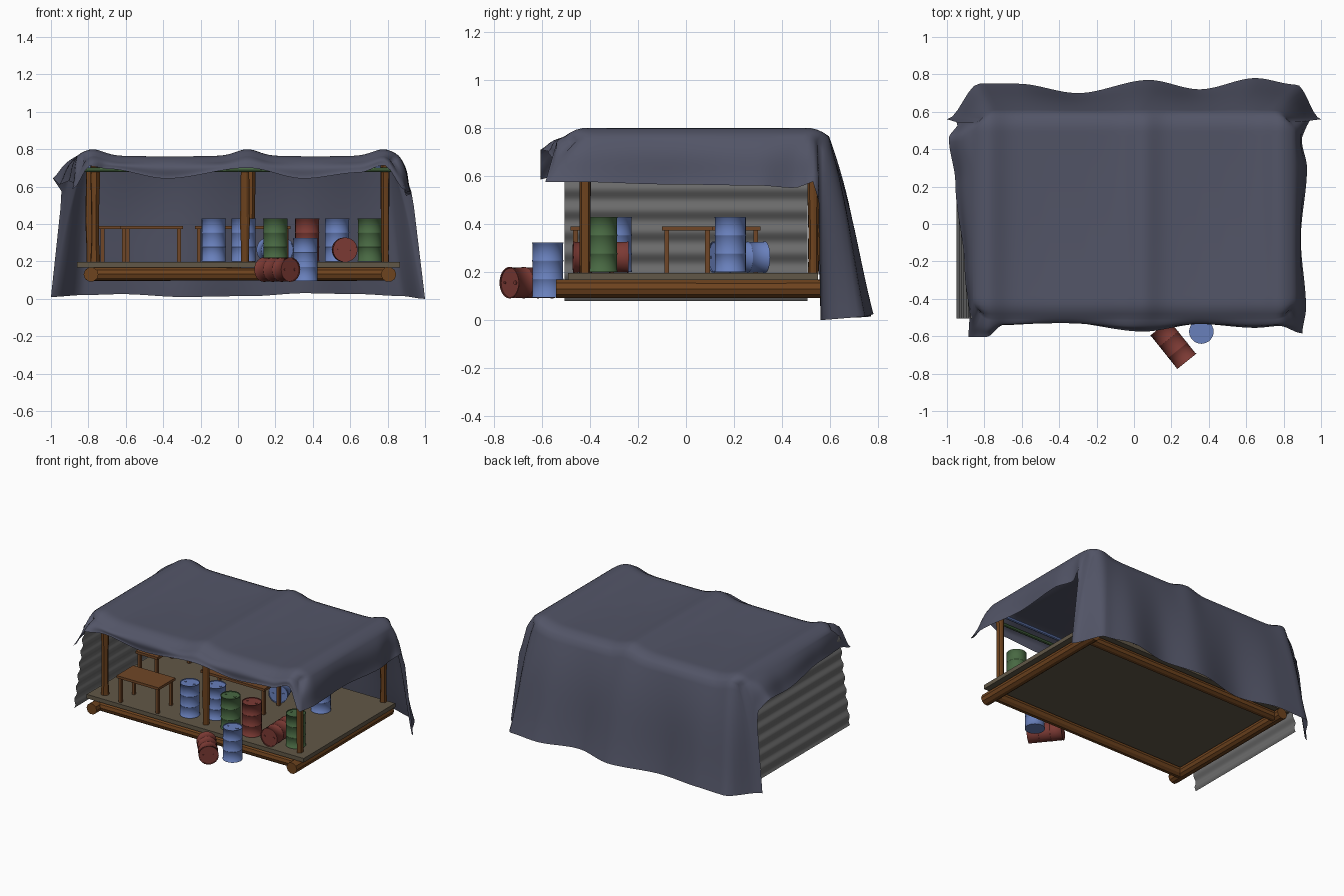
import bpy, bmesh, math, random
from mathutils import Vector, Matrix

if "Cube" in bpy.data.objects:
    bpy.data.objects.remove(bpy.data.objects["Cube"])
random.seed(4)

def mat(name, c):
    m = bpy.data.materials.new(name)
    m.diffuse_color = (*c, 1)
    m.use_nodes = True
    m.node_tree.nodes["Principled BSDF"].inputs["Base Color"].default_value = m.diffuse_color
    return m

TARP = mat("slate_cloth", (.085, .09, .135))
BLUE = mat("blue_paint", (.14, .215, .5))
GREEN = mat("green_paint", (.065, .14, .055))
RED = mat("red_paint", (.2, .042, .034))
WOOD = mat("log_wood", (.155, .056, .013))
TABLE = mat("table_wood", (.16, .062, .02))
DECK = mat("deck_boards", (.12, .096, .063))
METAL = mat("grey_metal", (.15, .15, .15))

def finish(bm, name, m, angle=40):
    bmesh.ops.recalc_face_normals(bm, faces=bm.faces)
    me = bpy.data.meshes.new(name)
    bm.to_mesh(me)
    bm.free()
    ob = bpy.data.objects.new(name, me)
    bpy.context.collection.objects.link(ob)
    me.materials.append(m)
    bpy.ops.object.select_all(action='DESELECT')
    ob.select_set(True)
    bpy.context.view_layer.objects.active = ob
    bpy.ops.object.shade_smooth_by_angle(angle=math.radians(angle))
    return ob

def box(bm, x0, x1, y0, y1, z0, z1):
    M = Matrix.Translation(((x0+x1)/2, (y0+y1)/2, (z0+z1)/2)) @ Matrix.Diagonal((x1-x0, y1-y0, z1-z0, 1))
    bmesh.ops.create_cube(bm, size=1, matrix=M)

def lathe(bm, prof, n, M, jit=0):
    rings = []
    wob = [1 + random.uniform(-jit, jit) for _ in range(n)]
    for r, z in prof:
        rings.append([bm.verts.new(M @ Vector((r*wob[i]*math.cos(math.tau*i/n),
                                               r*wob[i]*math.sin(math.tau*i/n), z))) for i in range(n)])
    for a, b in zip(rings, rings[1:]):
        for i in range(n):
            j = (i+1) % n
            bm.faces.new((a[i], a[j], b[j], b[i]))
    bm.faces.new(rings[0][::-1])
    bm.faces.new(rings[-1])

def log(name, a, b, r, jit=.05, n=10, m=WOOD):
    a, b = Vector(a), Vector(b)
    d = b - a
    M = Matrix.Translation(a) @ d.to_track_quat('Z', 'Y').to_matrix().to_4x4()
    prof = [(r*random.uniform(1-jit, 1+jit), d.length*k/5) for k in range(6)]
    bm = bmesh.new()
    lathe(bm, prof, n, M, jit)
    finish(bm, name, m, 25)

# base frame of logs
for s, x in (("left", -.785), ("right", .805)):
    log(s + "_base_log", (x, -.54, .13), (x, .565, .13), .04, .03)
for s, y in (("front", -.46), ("back", .5)):
    log(s + "_base_log", (-.79, y, .132), (.81, y, .132), .036, .03)

# deck
bm = bmesh.new()
box(bm, -.86, .865, -.49, .55, .168, .197)
finish(bm, "deck", DECK)

# posts and roof beams
for i, (xf, xb) in enumerate(((-.765, -.79), (.04, .07), (.785, .785))):
    log(f"front_post_{i}", (xf, -.42, .19), (xf, -.42, .74), .024, .15, 10)
    log(f"back_post_{i}", (xb, .53, .19), (xb, .53, .74), .022, .15, 10)
# poles under the cover
log("front_roof_pole", (-.82, -.455, .69), (.82, -.455, .69), .012, .03, 8, GREEN)
log("inner_roof_pole", (-.82, -.385, .7), (.82, -.385, .7), .012, .03, 8, BLUE)
log("back_roof_pole", (-.82, .5, .7), (.82, .5, .7), .014, .03, 8)

# tables
def table(name, x0, x1, y0, y1):
    bm = bmesh.new()
    box(bm, x0, x1, y0, y1, .372, .39)
    for x in (x0+.02, x1-.02):
        for y in (y0+.02, y1-.02):
            box(bm, x-.01, x+.01, y-.01, y+.01, .195, .375)
    finish(bm, name, TABLE)
table("front_table", -.63, -.295, -.48, -.29)
table("left_table", -.745, -.57, -.1, .31)
table("middle_table", -.23, .28, -.1, .11)

# drums
def drum(name, m, M):
    R, H = .0655, .23
    prof = [(R, 0), (R, .005), (R-.0015, .006)]
    for k in (1, 2):
        z = H*k/3
        prof += [(R-.0015, z-.003), (R, z-.001), (R, z+.001), (R-.0015, z+.003)]
    prof += [(R-.0015, H-.006), (R, H-.005), (R, H), (R-.005, H), (R-.005, H-.005)]
    bm = bmesh.new()
    lathe(bm, prof, 28, M)
    for x, r in ((.035, .009), (-.035, .006)):
        lathe(bm, [(r, H-.006), (r, H-.001)], 10, M @ Matrix.Translation((x, 0, 0)))
    finish(bm, name, m, 60)

standing = [(BLUE, -.13, -.36), (BLUE, .03, -.29), (GREEN, .2, -.37), (RED, .37, -.37),
            (GREEN, .705, -.35), (BLUE, .53, .185), (BLUE, .36, -.575)]
for i, (m, x, y) in enumerate(standing):
    drum(f"standing_drum_{i}", m, Matrix.Translation((x, y, .094 if y < -.5 else .2)))
lying = [(RED, .21, -.645, .156, .675), (RED, .57, -.355, .262, .03), (BLUE, .2, .22, .262, .35)]
for i, (m, x, y, z, a) in enumerate(lying):
    drum(f"lying_drum_{i}", m, Matrix.Translation((x, y, z)) @ Matrix.Rotation(a, 4, 'Z')
         @ Matrix.Rotation(math.pi/2, 4, 'X') @ Matrix.Translation((0, 0, -.115)))

# corrugated side wall, leaning inward
bm = bmesh.new()
prev = None
N = 96
for k in range(N+1):
    t = k/N
    x = -.95 + .085*t + .007*math.sin(math.tau*7*t)
    row = [bm.verts.new((x, y, .08 + .62*t)) for y in (-.505, .505)]
    if prev:
        bm.faces.new((prev[0], prev[1], row[1], row[0]))
    prev = row
finish(bm, "corrugated_wall", METAL, 60)

# tarp: sagging roof grid, then a skirt down to a hem
X0, X1, Y0, Y1 = -.86, .86, -.505, .595
NX, NY, NS = 84, 44, 16

def drop(d, w=.09, h=.035):
    return h*(1 - min(d, w)/w)**2

def roof(u, v):
    x, y = X0 + (X1-X0)*u, Y0 + (Y1-Y0)*v
    d = min(abs(x-p) for p in (-.78, .05, .78))
    if abs(x) > .78:
        d = 0
    s = 1 - math.exp(-(d/.085)**2)
    m = math.sin(math.pi*v)
    z = .8 - .034*s - .014*m*min(d/.3, 1)
    z -= drop(x-X0) + drop(X1-x) + drop(y-Y0) + drop(Y1-y)
    c = min(x-X0, X1-x) + min(y-Y0, Y1-y)      # rounded corners
    k = max(0, 1 - c/.12)**2*.04
    return Vector((x - math.copysign(k, x), y - math.copysign(k, y), z))

# hem: perimeter position (front 0-1, right 1-2, back 2-3, left 3-4), then x, y, z
HEM = [(0, -.885, -.605, .585), (.05, -.79, -.605, .71), (.1, -.7, -.54, .695), (.28, -.38, -.525, .643),
       (.53, .05, -.575, .7), (.7, .35, -.535, .643), (.88, .65, -.555, .675), (.95, .78, -.545, .715),
       (1, .9, -.585, .575), (1.1, .92, -.45, .575), (1.4, .892, -.08, .565), (1.75, .925, .3, .56),
       (1.9, .897, .45, .55), (1.97, .93, .55, .58), (2, 1, .56, 0), (2.08, .87, .745, .015),
       (2.17, .65, .78, .025), (2.32, .35, .72, .03), (2.47, .08, .77, .015), (2.66, -.3, .7, .01),
       (2.84, -.62, .75, .025), (2.93, -.83, .75, .02), (3, -1, .56, .01), (3.03, -.94, .54, .57),
       (3.12, -.99, .46, .645), (3.3, -.955, .22, .61), (3.7, -.905, -.25, .63), (3.93, -.88, -.5, .62),
       (4, -.885, -.605, .585)]

def hem(t):
    for a, b in zip(HEM, HEM[1:]):
        if t <= b[0] + 1e-6:
            f = (t-a[0])/(b[0]-a[0])
            g = f*f*(3-2*f)
            lin = int(1 <= a[0] < 2 or a[0] >= 3)     # run evenly along the edge, wave across it
            return Vector([p + (q-p)*(f if i == lin else g) for i, (p, q) in enumerate(zip(a[1:], b[1:]))])

bm = bmesh.new()
grid = [[bm.verts.new(roof(i/NX, j/NY)) for j in range(NY+1)] for i in range(NX+1)]
for i in range(NX):
    for j in range(NY):
        bm.faces.new((grid[i][j], grid[i+1][j], grid[i+1][j+1], grid[i][j+1]))
edge = [(i/NX, grid[i][0]) for i in range(NX)] + [(1+j/NY, grid[NX][j]) for j in range(NY)]
edge += [(3-i/NX, grid[i][NY]) for i in range(NX, 0, -1)] + [(4-j/NY, grid[0][j]) for j in range(NY, 0, -1)]
cols = []
for t, top in edge:
    P, Q = top.co.copy(), hem(t)
    col = [top]
    for k in range(1, NS+1):
        f = k/NS
        p = P.lerp(Q, f)
        bulge = .03*math.sin(math.pi*f)*(1-f)     # cloth rounds outward near the roof edge
        out = Vector((Q.x-P.x, Q.y-P.y, 0))
        if out.length > 1e-4:
            p += out.normalized()*bulge
        col.append(bm.verts.new(p))
    cols.append(col)
for a, b in zip(cols, cols[1:] + cols[:1]):
    for k in range(NS):
        bm.faces.new((a[k], b[k], b[k+1], a[k+1]))
finish(bm, "tarp_cover", TARP, 80)
